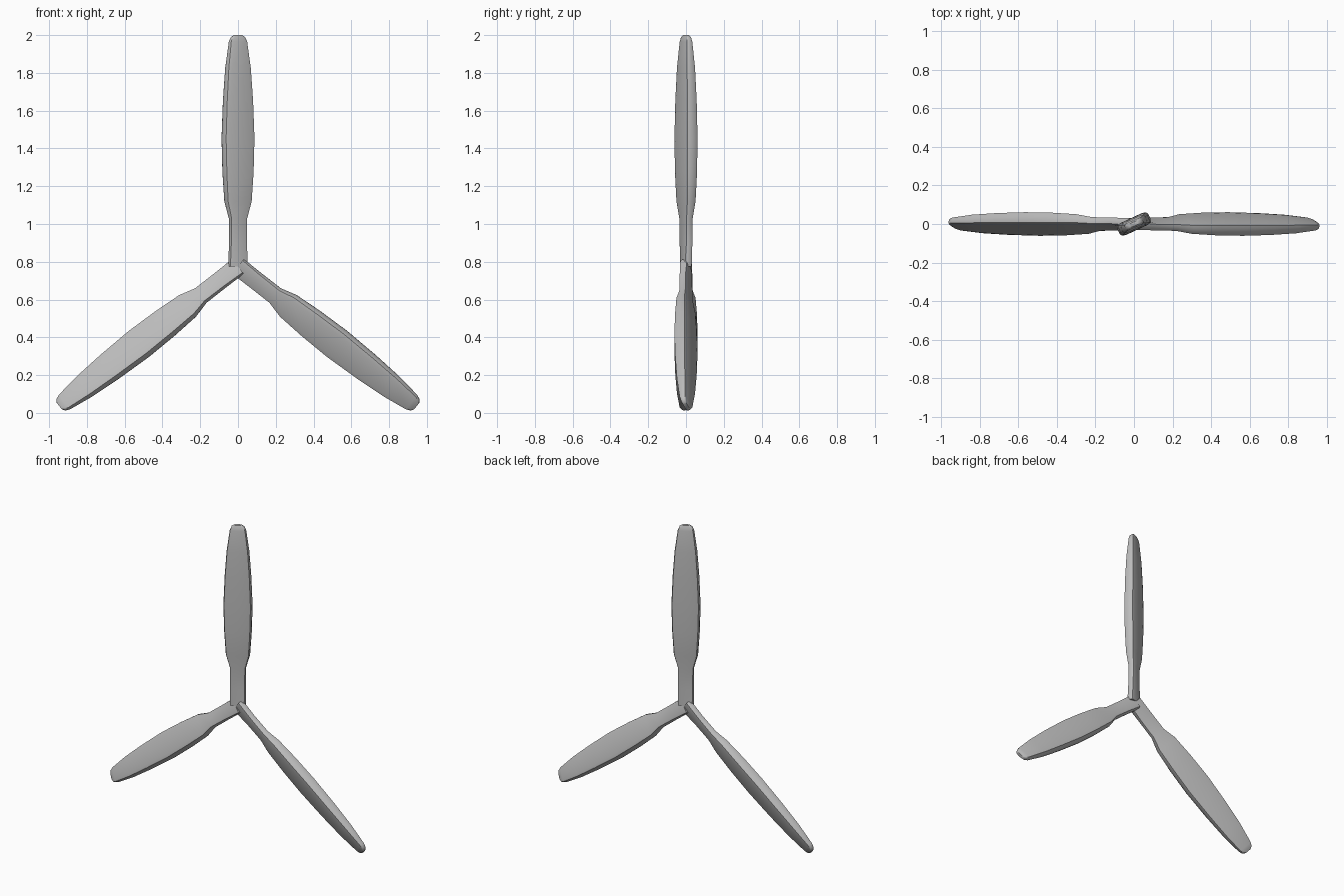
import bpy, bmesh
from math import sin, cos, radians
from mathutils import Matrix, Vector

cube = bpy.data.objects.get("Cube")
if cube:
    bpy.data.objects.remove(cube, do_unlink=True)

grey = bpy.data.materials.new("light_grey")
grey.use_nodes = True
colour = (0.5, 0.5, 0.5, 1)
grey.diffuse_color = colour
grey.node_tree.nodes["Principled BSDF"].inputs["Base Color"].default_value = colour

HUB = 0.775      # height of the hub centre

# Distance from hub, half chord, half thickness, pitch in degrees
STATIONS = [
    (0.0, 0.050, 0.022, 15), (0.12, 0.049, 0.020, 23), (0.255, 0.049, 0.021, 25),
    (0.345, 0.074, 0.028, 25), (0.50, 0.084, 0.033, 25), (0.68, 0.089, 0.034, 25),
    (0.88, 0.081, 0.032, 25), (1.05, 0.069, 0.027, 25), (1.19, 0.050, 0.018, 25),
    (1.213, 0.040, 0.014, 25), (1.225, 0.022, 0.010, 25),
]

# Rounded slab section: one quarter, mirrored to a closed loop
quarter = [(1, 0.4), (0.93, 0.85), (0.7, 1)]
half = quarter + [(-u, v) for u, v in reversed(quarter)]
SECTION = half + [(-u, -v) for u, v in half]


def make_blade(name, angle, length):
    """Loft the section along the stations, then swing it round the hub."""
    bm = bmesh.new()
    rings = []
    for s, chord, thick, pitch in STATIONS:
        turn = Matrix.Rotation(radians(pitch), 3, 'Z')
        rings.append([bm.verts.new(turn @ Vector((u * chord, v * thick, s * length)))
                      for u, v in SECTION])
    n = len(SECTION)
    for low, high in zip(rings, rings[1:]):
        for i in range(n):
            j = (i + 1) % n
            bm.faces.new((low[i], low[j], high[j], high[i]))
    bm.faces.new(rings[0][::-1])
    bm.faces.new(rings[-1])
    bmesh.ops.transform(bm, verts=bm.verts, matrix=Matrix.Translation((0, 0, HUB))
                        @ Matrix.Rotation(radians(angle), 4, 'Y'))
    bmesh.ops.recalc_face_normals(bm, faces=bm.faces)
    mesh = bpy.data.meshes.new(name)
    bm.to_mesh(mesh)
    bm.free()
    mesh.materials.append(grey)
    blade = bpy.data.objects.new(name, mesh)
    bpy.context.collection.objects.link(blade)
    return blade


# Three blades meeting at the hub
blades = [make_blade("top_blade", 0, 1),
          make_blade("left_blade", 128, 0.98),
          make_blade("right_blade", -128, 0.98)]

bpy.ops.object.select_all(action='DESELECT')
for blade in blades:
    blade.select_set(True)
bpy.context.view_layer.objects.active = blades[0]
bpy.ops.object.shade_smooth_by_angle(angle=radians(50))
